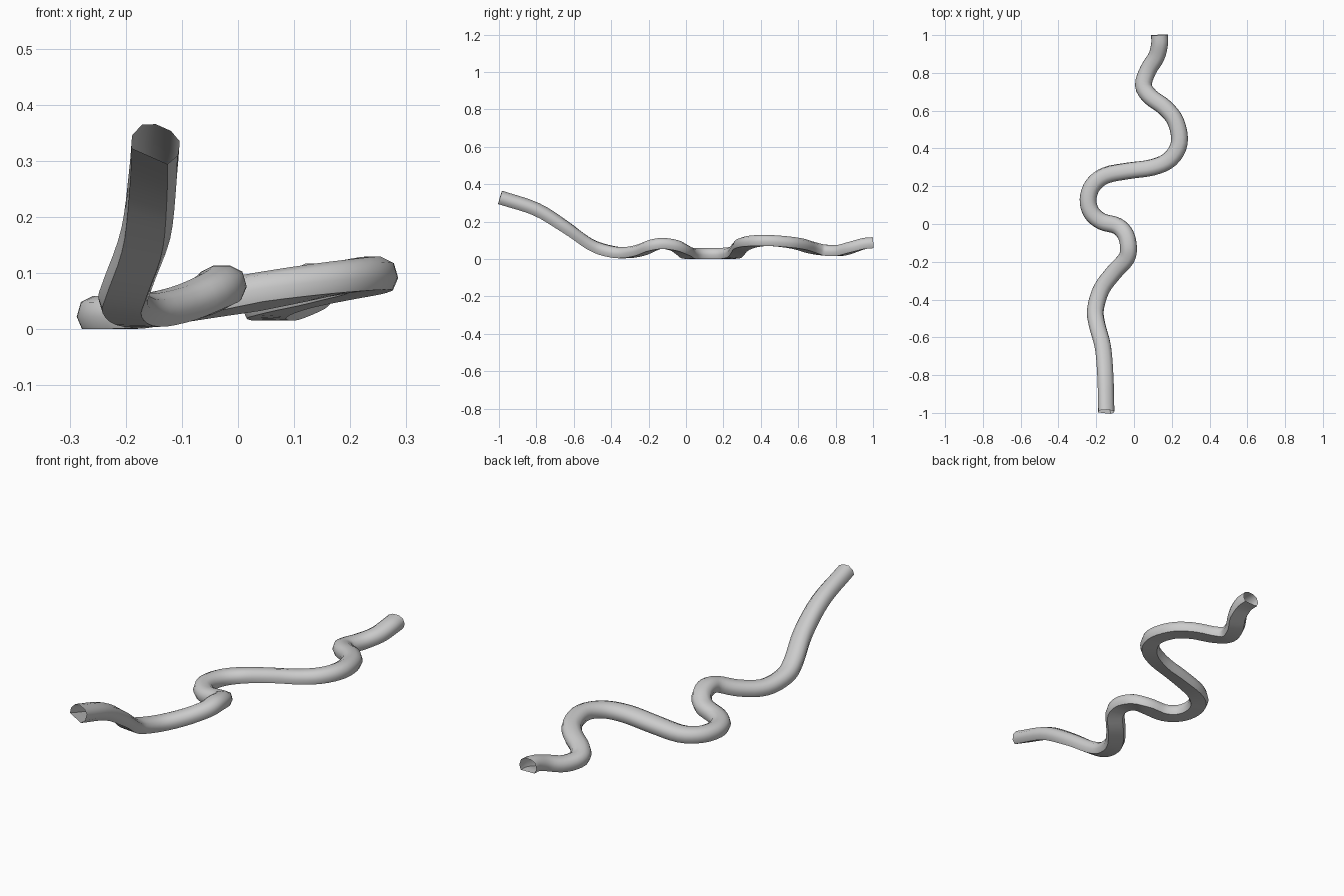
import bpy, bmesh, math
from mathutils import Vector

if "Cube" in bpy.data.objects:
    bpy.data.objects.remove(bpy.data.objects["Cube"])

# Centre line of the winding tube: x, y, z
path = [Vector(p) for p in [
    (-.145, -.993, .342), (-.15, -.80, .278), (-.163, -.65, .185),
    (-.195, -.53, .098), (-.203, -.45, .062), (-.172, -.345, .042),
    (-.105, -.255, .054), (-.042, -.185, .081), (-.029, -.125, .092),
    (-.045, -.055, .080), (-.09, -.010, .056), (-.17, .013, .041),
    (-.225, .06, .038), (-.243, .13, .038), (-.218, .205, .039),
    (-.15, .258, .045), (-.03, .283, .066), (.10, .302, .088),
    (.192, .345, .102), (.24, .43, .108), (.222, .54, .100),
    (.165, .615, .088), (.085, .675, .070), (.050, .735, .057),
    (.075, .815, .054), (.118, .885, .072), (.135, .95, .091), (.135, 1.0, .096)]]

# Flat-bottomed cross-section: sideways, up
profile = [(-.035, -.030), (.035, -.030), (.0445, -.008), (.037, .018),
           (.015, .029), (-.015, .029), (-.037, .018), (-.0445, -.008)]


def roll(i):
    """Sideways lean along the path, in radians."""
    if i < 5:
        return math.radians(-25 * (1 - i / 5))
    if 14 <= i <= 19:
        return math.radians(14 * (1 - abs(i - 16.5) / 2.5))
    return 0


def spline(i, t):
    """Smooth curve through the path points."""
    n = len(path) - 1
    b, c = path[i], path[min(i + 1, n)]
    a = path[i - 1] if i else b * 2 - c
    d = path[i + 2] if i + 2 <= n else c * 2 - b
    return (b * 2 + (c - a) * t + (a * 2 - b * 5 + c * 4 - d) * t ** 2
            + (b * 3 - a - c * 3 + d) * t ** 3) / 2


steps = 4
samples = [(spline(i, s / steps), roll(i + s / steps))
           for i in range(len(path) - 1) for s in range(steps)]
samples.append((path[-1], 0))

# Sweep the cross-section, leaving both ends open
bm = bmesh.new()
rings = []
for k, (p, r) in enumerate(samples):
    q = samples[min(k + 1, len(samples) - 1)][0] - samples[max(k - 1, 0)][0]
    q.normalize()
    side = q.cross(Vector((0, 0, 1))).normalized()
    up = side.cross(q)
    c, s = math.cos(r), math.sin(r)
    rings.append([bm.verts.new(p + side * (u * c - v * s) + up * (u * s + v * c))
                  for u, v in profile])
n = len(profile)
for a, b in zip(rings, rings[1:]):
    for j in range(n):
        bm.faces.new((a[j], a[(j + 1) % n], b[(j + 1) % n], b[j]))
bmesh.ops.recalc_face_normals(bm, faces=bm.faces)

# Rest the lowest point on the ground
low = min(v.co.z for v in bm.verts)
for v in bm.verts:
    v.co.z -= low
mesh = bpy.data.meshes.new("winding_tube")
bm.to_mesh(mesh)
bm.free()
tube = bpy.data.objects.new("winding_tube", mesh)
bpy.context.collection.objects.link(tube)
bpy.context.view_layer.objects.active = tube
tube.select_set(True)
bpy.ops.object.shade_smooth_by_angle(angle=math.radians(60))
